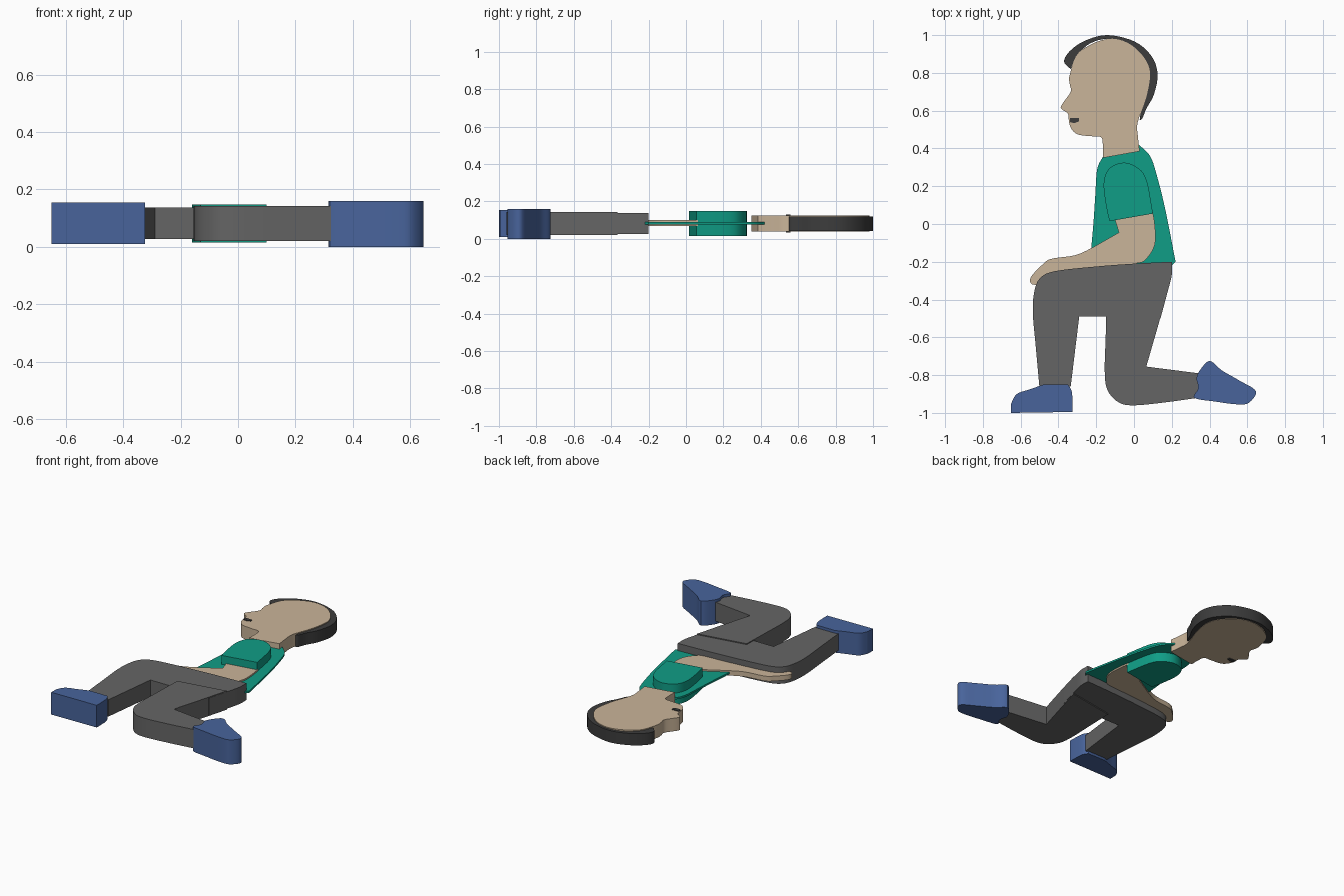
import bpy
import bmesh
import math
from mathutils import Vector

default_cube = bpy.data.objects.get("Cube")
if default_cube:
    bpy.data.objects.remove(default_cube, do_unlink=True)


def make_material(name, colour):
    material = bpy.data.materials.new(name)
    material.use_nodes = True
    rgba = (*colour, 1)
    material.diffuse_color = rgba
    material.node_tree.nodes["Principled BSDF"].inputs["Base Color"].default_value = rgba
    return material


skin = make_material("skin", (.59, .46, .32))
dark = make_material("dark hair", (.045, .045, .045))
shirt = make_material("green shirt", (.005, .34, .24))
trousers = make_material("grey trousers", (.13, .13, .13))
leather = make_material("blue shoes", (.065, .127, .33))


def smooth_stroke(stroke, steps=5):
    """Rounded path through the points of one stroke."""
    points = [Vector(point) for point in stroke]
    if len(points) < 3:
        return points
    padded = [points[0]] + points + [points[-1]]
    path = []
    for before, start, end, after in zip(padded, padded[1:], padded[2:], padded[3:]):
        for step in range(steps):
            t = step / steps
            tangent_in, tangent_out = (end - before) / 2, (after - start) / 2
            bend = 3 * (end - start) - 2 * tangent_in - tangent_out
            twist = 2 * (start - end) + tangent_in + tangent_out
            path.append(start + t * (tangent_in + t * (bend + t * twist)))
    return path + [points[-1]]


def make_part(name, material, bottom, top, *strokes):
    """Extruded slab; strokes are rounded inside and meet at sharp corners."""
    outline = []
    for stroke in strokes:
        for point in smooth_stroke(stroke):
            if not outline or (point - outline[-1]).length > .001:
                outline.append(point)
    if (outline[0] - outline[-1]).length < .001:
        outline.pop()

    bm = bmesh.new()
    base = bm.faces.new([bm.verts.new((p.x, p.y, bottom)) for p in outline])
    raised = bmesh.ops.extrude_face_region(bm, geom=[base], use_keep_orig=True)
    raised_verts = [item for item in raised["geom"] if isinstance(item, bmesh.types.BMVert)]
    bmesh.ops.translate(bm, verts=raised_verts, vec=(0, 0, top - bottom))
    bmesh.ops.recalc_face_normals(bm, faces=bm.faces)
    mesh = bpy.data.meshes.new(name)
    bm.to_mesh(mesh)
    bm.free()
    mesh.materials.append(material)

    part = bpy.data.objects.new(name, mesh)
    bpy.context.collection.objects.link(part)
    bpy.ops.object.select_all(action="DESELECT")
    part.select_set(True)
    bpy.context.view_layer.objects.active = part
    bpy.ops.object.shade_smooth_by_angle(angle=math.radians(35))
    return part


# Head with neck, face profile and skull
make_part(
    "head", skin, .04, .125,
    [(-.165, .35)],
    [(.03, .385), (.02, .47), (.02, .54), (.07, .69), (.08, .83), (-.01, .945),
     (-.14, .98), (-.29, .91), (-.34, .79), (-.34, .74), (-.335, .7), (-.38, .635),
     (-.385, .61), (-.35, .585), (-.345, .55), (-.335, .51), (-.3, .475),
     (-.23, .465), (-.175, .46), (-.165, .42), (-.165, .35)],
)

# Hair band wrapping the skull
make_part(
    "hair", dark, .042, .119,
    [(-.335, .82), (-.37, .86), (-.34, .915), (-.26, .97), (-.14, 1), (.005, .965),
     (.095, .885), (.125, .79), (.105, .685), (.065, .61), (.045, .56), (.03, .55)],
    [(.03, .55), (.04, .61), (.07, .69), (.08, .83), (-.01, .945), (-.14, .98),
     (-.25, .945), (-.315, .86), (-.335, .82)],
)

# Mouth
make_part(
    "mouth", dark, .035, .13,
    [(-.34, .56)], [(-.29, .56)], [(-.29, .545), (-.315, .535), (-.34, .54)],
)

# Thin torso plate
make_part(
    "torso", shirt, .078, .09,
    [(-.165, .355), (-.195, .29), (-.205, .15), (-.215, 0), (-.225, -.12), (-.225, -.22)],
    [(.2, -.22)],
    [(.22, -.2), (.165, .08), (.12, .26), (.085, .36), (.025, .42)],
    [(.03, .385)],
)

# Thick sleeve
make_part(
    "sleeve", shirt, .015, .148,
    [(-.13, .015)],
    [(.1, .055), (.07, .22), (.03, .29), (-.05, .325), (-.13, .295), (-.16, .22),
     (-.15, .11), (-.13, .015)],
)

# Bent arm resting on the raised knee
make_part(
    "arm", skin, .068, .1,
    [(-.1, .06)], [(-.1, .02)], [(-.08, -.045)],
    [(-.22, -.125), (-.31, -.165), (-.44, -.185), (-.49, -.22), (-.545, -.28),
     (-.545, -.315), (-.51, -.32), (-.48, -.29), (-.42, -.26), (-.2, -.23),
     (0, -.21), (.06, -.19), (.11, -.11), (.11, 0), (.095, .08)],
)

# Raised leg joined to the hips
make_part(
    "front_leg", trousers, .027, .137,
    [(.2, -.2), (0, -.21), (-.2, -.225), (-.42, -.25), (-.5, -.29), (-.53, -.37),
     (-.535, -.48), (-.52, -.65), (-.5, -.87)],
    [(-.335, -.86)], [(-.29, -.49)], [(-.14, -.49)],
    [(.14, -.5), (.175, -.37), (.2, -.27), (.2, -.2)],
)

# Kneeling leg
make_part(
    "rear_leg", trousers, .02, .143,
    [(-.145, -.42)], [(.175, -.365)], [(.13, -.53)], [(.065, -.755)], [(.34, -.79)],
    [(.34, -.92), (.16, -.945), (0, -.96), (-.08, -.945), (-.14, -.88),
     (-.155, -.78), (-.15, -.6), (-.145, -.42)],
)

# Shoes
make_part(
    "front_shoe", leather, .01, .155,
    [(-.65, -1)],
    [(-.65, -.95), (-.62, -.9), (-.55, -.875), (-.48, -.85)],
    [(-.35, -.85), (-.33, -.885), (-.325, -.95), (-.325, -.995)],
)
make_part(
    "rear_shoe", leather, 0, .16,
    [(.33, -.82), (.345, -.78), (.4, -.725), (.465, -.775), (.56, -.83), (.645, -.885),
     (.61, -.945), (.55, -.955), (.43, -.94), (.32, -.92), (.34, -.87), (.33, -.82)],
)
